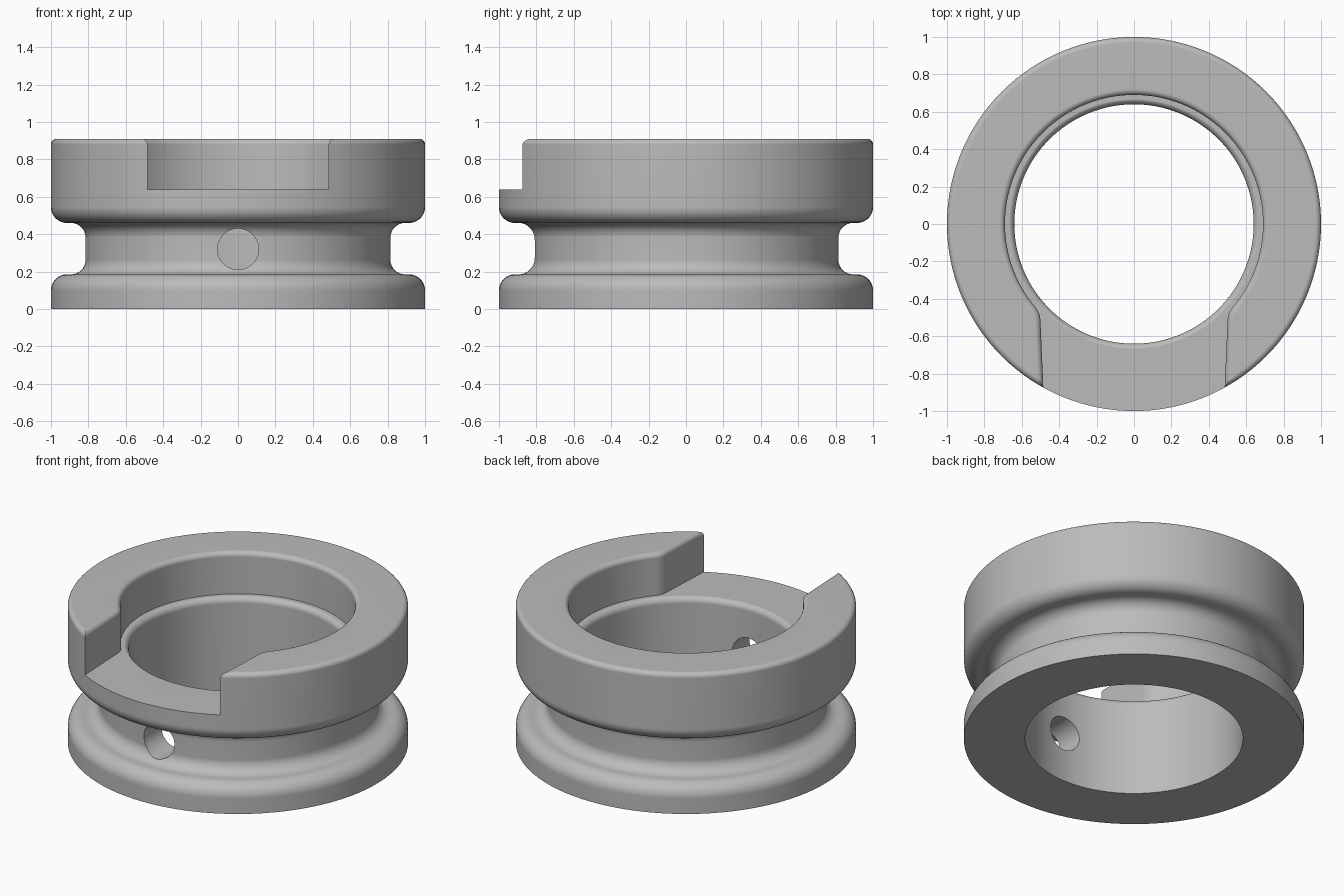
import bpy, bmesh
from math import sin, cos, pi, hypot, sqrt, atan2, radians

if "Cube" in bpy.data.objects:
    bpy.data.objects.remove(bpy.data.objects["Cube"], do_unlink=True)

SEGMENTS = 128

grey = bpy.data.materials.new("plain grey")
grey.use_nodes = True
colour = (0.5, 0.5, 0.5, 1)
grey.diffuse_color = colour
grey.node_tree.nodes["Principled BSDF"].inputs["Base Color"].default_value = colour


def arc(cx, cy, r, start, end, steps=8):
    """Points on an arc, angles in degrees."""
    angles = [radians(start + (end - start) * i / steps) for i in range(steps + 1)]
    return [(cx + r * cos(a), cy + r * sin(a)) for a in angles]


def loft(name, loops, closed=False):
    """Skin a list of equal point loops, capping the ends unless closed."""
    bm = bmesh.new()
    rows = [[bm.verts.new(p) for p in loop] for loop in loops]
    n = len(rows[0])
    pairs = list(zip(rows, rows[1:])) + ([(rows[-1], rows[0])] if closed else [])
    for a, b in pairs:
        for i in range(n):
            j = (i + 1) % n
            bm.faces.new((a[i], a[j], b[j], b[i]))
    if not closed:
        bm.faces.new(rows[0])
        bm.faces.new(rows[-1])
    bmesh.ops.recalc_face_normals(bm, faces=bm.faces)
    mesh = bpy.data.meshes.new(name)
    bm.to_mesh(mesh)
    bm.free()
    obj = bpy.data.objects.new(name, mesh)
    bpy.context.collection.objects.link(obj)
    mesh.materials.append(grey)
    return obj


# Grooved ring: revolved cross-section
profile = [(0.64, 0), (1, 0)]
profile += arc(0.915, 0.1, 0.085, 0, 90)           # lower flange shoulder
profile += arc(0.893, 0.263, 0.078, 270, 180)      # groove bottom fillet
profile += arc(0.893, 0.382, 0.078, 180, 90)       # groove top fillet
profile += arc(0.915, 0.545, 0.085, 270, 360)      # upper flange shoulder
profile += arc(0.97, 0.88, 0.03, 0, 90, 5)         # top rim
profile += [(0.68, 0.91)]
profile += arc(0.68, 0.602, 0.04, 90, 180, 6)      # rounded bore lip
ring = loft("grooved_ring",
            [[(r * cos(t), r * sin(t), z) for r, z in profile]
             for t in (2 * pi * i / SEGMENTS for i in range(SEGMENTS))], closed=True)

# Counterbore and front slot cutter, flared at the top to round the edges
BORE, HALF_SLOT, CORNER = 0.69, 0.5, 0.12
corner_x = HALF_SLOT + CORNER
corner_y = -sqrt((BORE + CORNER) ** 2 - corner_x ** 2)
junction = atan2(corner_y, corner_x) * 180 / pi


def slot_outline(flare, z):
    half = arc(0, 0, BORE + flare, 90, junction, 48)
    half += arc(corner_x, corner_y, CORNER - flare, 180 + junction, 182, 8)
    half += [(0.475 + flare, -1.1)]
    mirrored = [(-x, y) for x, y in reversed(half[1:])]
    return [(x, y, z) for x, y in half + mirrored]


levels = [(0, 0.64)]
levels += [(0.03 * (1 - cos(a)), 0.88 + 0.03 * sin(a))
           for a in (i * pi / 12 for i in range(7))]
levels += [(0.03, 1.0)]
slot_cutter = loft("slot_cutter", [slot_outline(f, z) for f, z in levels])

# Round hole through the front of the groove
hole_cutter = loft("hole_cutter",
                   [[(x, y, z + 0.32) for x, z in arc(0, 0, 0.11, 0, 360, 48)[:-1]]
                    for y in (-1.2, -0.3)])

bpy.context.view_layer.objects.active = ring
ring.select_set(True)
for cutter in (slot_cutter, hole_cutter):
    cutter.hide_render = True
    mod = ring.modifiers.new("cut", "BOOLEAN")
    mod.operation = "DIFFERENCE"
    mod.solver = "EXACT"
    mod.object = cutter
    bpy.ops.object.modifier_apply(modifier=mod.name)
    bpy.data.objects.remove(cutter, do_unlink=True)

# Smooth curves with flat faces kept flat
bpy.ops.object.shade_smooth_by_angle(angle=radians(35))
weighted = ring.modifiers.new("flat_faces", "WEIGHTED_NORMAL")
weighted.keep_sharp = True
